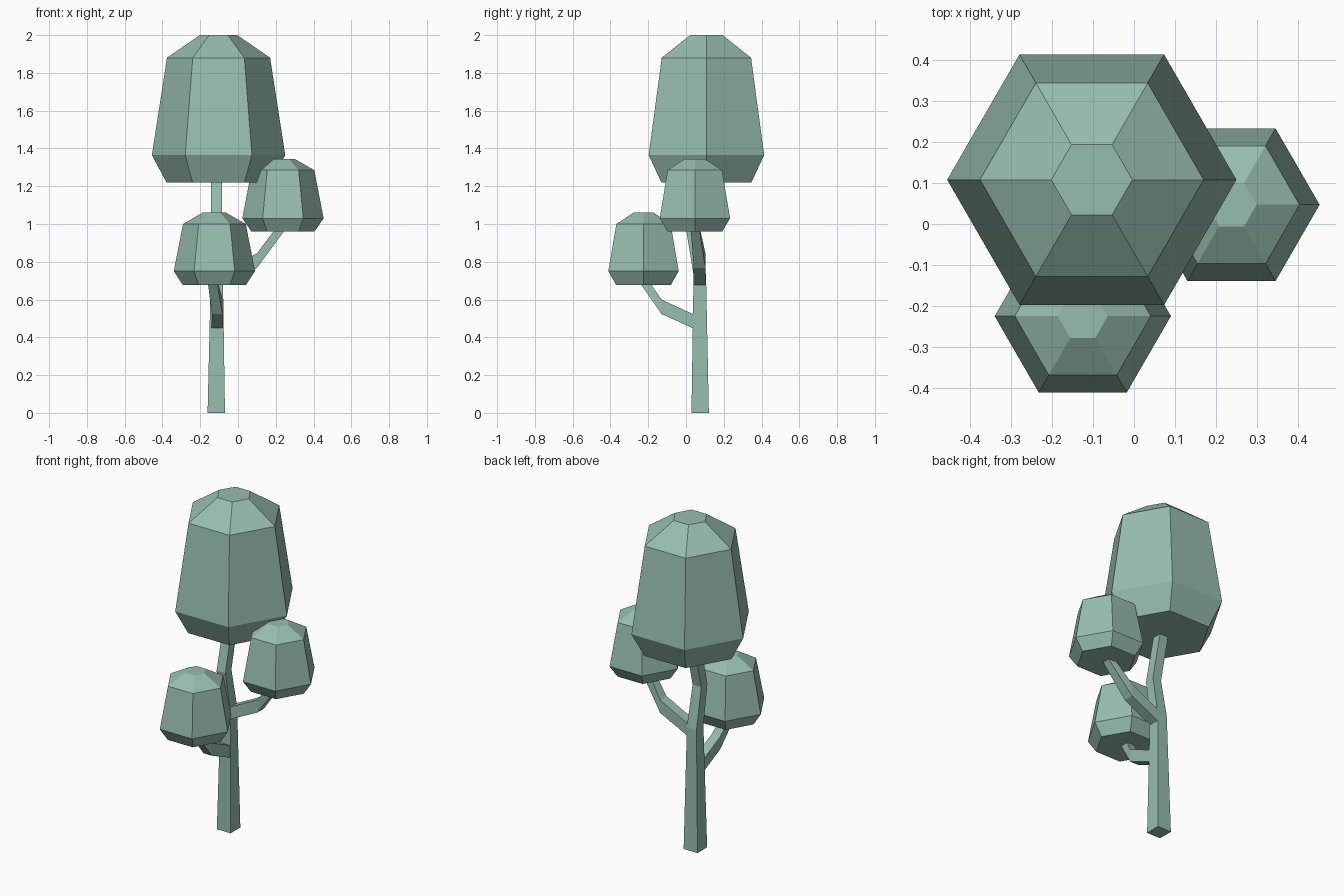
import bpy, bmesh, math
from mathutils import Vector

cube = bpy.data.objects.get("Cube")
if cube:
    bpy.data.objects.remove(cube, do_unlink=True)

# Single soft green for the whole plant
green = bpy.data.materials.new("sage_green")
green.use_nodes = True
colour = (0.31, 0.51, 0.43, 1)
green.diffuse_color = colour
green.node_tree.nodes["Principled BSDF"].inputs["Base Color"].default_value = colour


def loft(name, rings):
    """Skin a list of equal-length closed rings and cap both ends."""
    bm = bmesh.new()
    loops = [[bm.verts.new(p) for p in ring] for ring in rings]
    for low, high in zip(loops, loops[1:]):
        n = len(low)
        for i in range(n):
            j = (i + 1) % n
            bm.faces.new((low[i], low[j], high[j], high[i]))
    bm.faces.new(loops[0][::-1])
    bm.faces.new(loops[-1])
    bmesh.ops.recalc_face_normals(bm, faces=bm.faces)
    mesh = bpy.data.meshes.new(name)
    bm.to_mesh(mesh)
    bm.free()
    mesh.materials.append(green)
    obj = bpy.data.objects.new(name, mesh)
    bpy.context.collection.objects.link(obj)
    return obj


def crown(name, x, y, profile):
    """Six-sided crown from (radius, height) pairs."""
    corners = [math.tau * i / 6 for i in range(6)]
    loft(name, [[(x + r * math.cos(a), y + r * math.sin(a), z) for a in corners]
                for r, z in profile])


def limb(name, side, stations):
    """Square limb: each station has a centre, a width, a depth and a facing direction."""
    side = Vector(side)
    rings = []
    for centre, width, depth, facing in stations:
        c = Vector(centre)
        u = side * width / 2
        v = Vector(facing).normalized().cross(side) * depth / 2
        rings.append([c + u + v, c - u + v, c - u - v, c + u - v])
    loft(name, rings)


# Crowns
crown("top_crown", -0.103, 0.108, [(0.275, 1.22), (0.353, 1.365), (0.273, 1.88), (0.099, 2.0)])
crown("left_crown", 0.238, 0.047, [(0.167, 0.96), (0.215, 1.03), (0.166, 1.285), (0.061, 1.345)])
crown("front_crown", -0.125, -0.225, [(0.167, 0.677), (0.215, 0.75), (0.166, 1.0), (0.061, 1.06)])

# Trunk with a forward kink
up = (0, 0, 1)
limb("trunk", (1, 0, 0), [
    ((-0.115, 0.075, 0), 0.092, 0.092, up),
    ((-0.112, 0.073, 0.73), 0.064, 0.066, up),
    ((-0.114, 0.03, 0.97), 0.058, 0.058, up),
    ((-0.114, 0.1, 1.26), 0.056, 0.056, up)])

# Side branches
limb("front_branch", (1, 0, 0), [
    ((-0.11, 0.05, 0.48), 0.06, 0.074, (0, -1, 0)),
    ((-0.11, -0.13, 0.562), 0.056, 0.076, (0, -1, 0)),
    ((-0.135, -0.225, 0.7), 0.05, 0.045, (0, -0.4, 1))])
limb("left_branch", (0, 1, 0), [
    ((-0.09, 0.072, 0.71), 0.062, 0.074, (1, 0, 0)),
    ((0.1, 0.072, 0.805), 0.062, 0.076, (1, 0, 0)),
    ((0.23, 0.048, 0.98), 0.046, 0.045, (0.4, 0, 1))])
